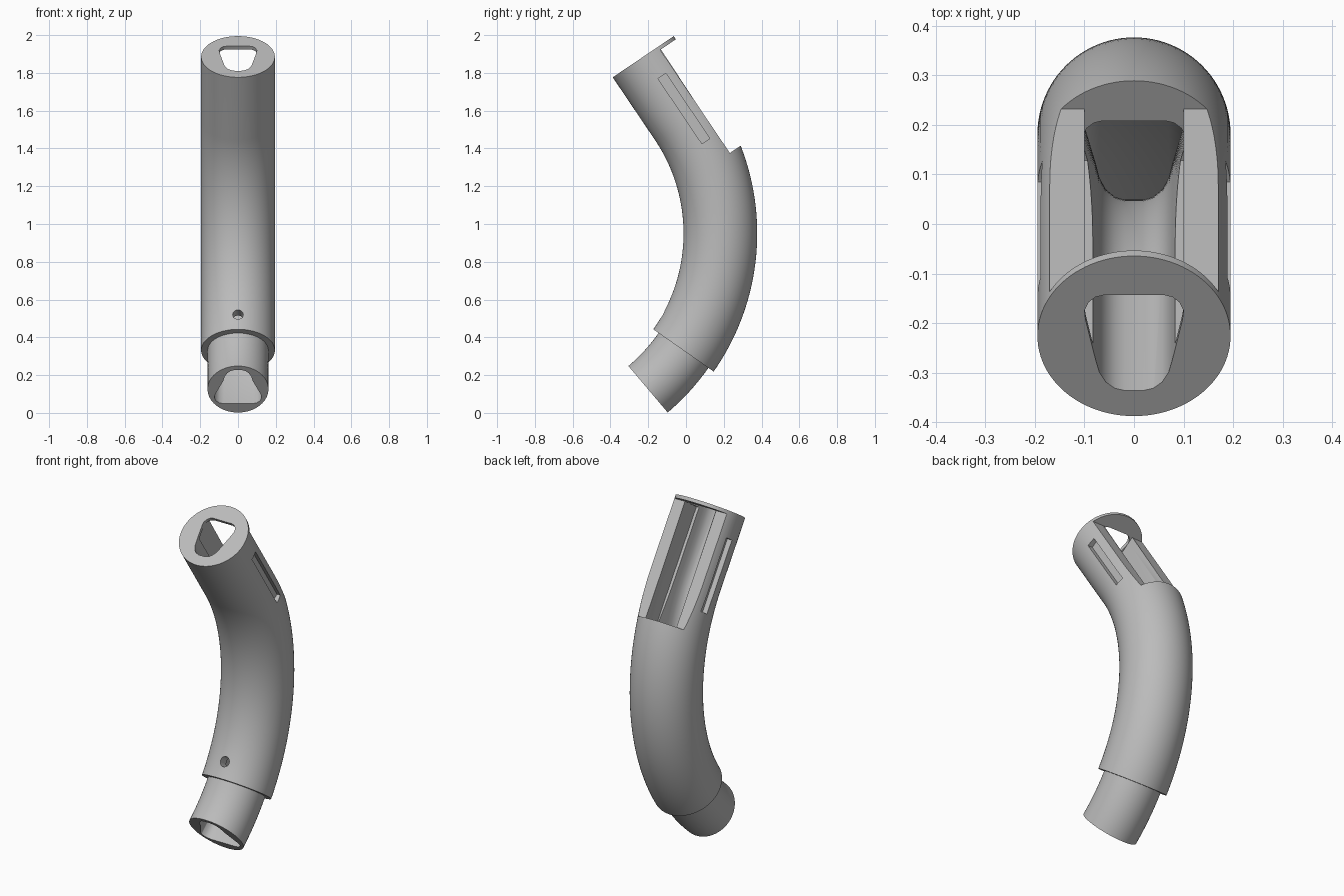
import bpy, bmesh
from math import sin, cos, pi, radians
from mathutils import Vector, Matrix

if "Cube" in bpy.data.objects:
    bpy.data.objects.remove(bpy.data.objects["Cube"])

BEND = 1.08          # bend radius of the centre line
TUBE, SPIGOT = 0.195, 0.161
LOW, COLLAR, HIGH = -49.8, -35.0, 34.0
STRAIGHT = 0.40      # straight length above the bend

grey = bpy.data.materials.new("plain grey")
grey.use_nodes = True
grey.diffuse_color = (0.5, 0.5, 0.5, 1)
grey.node_tree.nodes["Principled BSDF"].inputs["Base Color"].default_value = (0.5, 0.5, 0.5, 1)


def frame(deg, along=0.0):
    """Matrix on the centre line: local x = width, y = outward from bend, z = along tube."""
    a = radians(deg)
    up = Vector((0, -sin(a), cos(a)))
    out = Vector((0, cos(a), sin(a)))
    pos = Vector((0, 0.182 - BEND * (1 - cos(a)), 0.95 + BEND * sin(a))) + up * along
    m = Matrix((Vector((1, 0, 0)), out, up)).transposed().to_4x4()
    m.translation = pos
    return m


def make_object(name, bm):
    bmesh.ops.recalc_face_normals(bm, faces=bm.faces)
    mesh = bpy.data.meshes.new(name)
    bm.to_mesh(mesh)
    bm.free()
    mesh.materials.append(grey)
    obj = bpy.data.objects.new(name, mesh)
    bpy.context.collection.objects.link(obj)
    return obj


def loft(name, sections):
    """Skin a list of (matrix, outline) sections and cap both ends."""
    bm = bmesh.new()
    rings = [[bm.verts.new(m @ Vector((x, y, 0))) for x, y in pts] for m, pts in sections]
    for a, b in zip(rings, rings[1:]):
        for i in range(len(a)):
            j = (i + 1) % len(a)
            bm.faces.new((a[i], a[j], b[j], b[i]))
    bm.faces.new(rings[0])
    bm.faces.new(rings[-1])
    return make_object(name, bm)


def box(name, m, lo, hi):
    outline = [(lo[0], lo[1]), (hi[0], lo[1]), (hi[0], hi[1]), (lo[0], hi[1])]
    return loft(name, [(m @ Matrix.Translation((0, 0, z)), outline) for z in (lo[2], hi[2])])


def circle(r, n=96):
    return [(r * cos(2 * pi * i / n), r * sin(2 * pi * i / n)) for i in range(n)]


def steps(a, b, n):
    return [a + (b - a) * i / n for i in range(n + 1)]


# Bore outline: wide flat side outward, narrow rounded side inward
HALF = [(0.06, 0.1), (0.078, 0.095), (0.092, 0.082), (0.1, 0.062), (0.098, 0.04),
        (0.077, -0.06), (0.07, -0.088), (0.057, -0.112), (0.039, -0.127), (0.018, -0.133)]


def bore_outline(widen):
    half = [(x * (1 + widen * max(0, min(1, y / 0.05 + 0.6))), y) for x, y in HALF]
    return half + [(-x, y) for x, y in reversed(half)]


# Curved tube with a narrower spigot at its foot
sections = [(frame(d), circle(SPIGOT)) for d in steps(LOW, COLLAR, 10)]
sections += [(frame(d), circle(TUBE)) for d in steps(COLLAR, HIGH, 48)]
sections.append((frame(HIGH, STRAIGHT), circle(TUBE)))
tube = loft("curved_tube", sections)

# Bore running the whole length
bore = [(frame(d), bore_outline(0.25 * (HIGH - d) / (HIGH - LOW))) for d in steps(LOW - 2, HIGH, 50)]
bore.append((frame(HIGH, STRAIGHT + 0.05), bore_outline(0)))
cutters = [loft("bore_cutter", bore)]

# Flat opening on the back, leaving a thin end plate, and the channel below it
top = frame(HIGH, STRAIGHT)
cutters.append(box("flat_cutter", top, (-0.3, 0.095, -0.679), (0.3, 0.4, -0.02)))
cutters.append(box("channel_cutter", top, (-0.1, -0.03, -0.679), (0.1, 0.3, -0.02)))

# Long shallow pocket on each side
for side in (-1, 1):
    xs = sorted((side * 0.165, side * 0.3))
    cutters.append(box("pocket_cutter", top, (xs[0], 0, -0.556), (xs[1], 0.05, -0.14)))

# Small round hole through the front wall
hole = frame(-29) @ Matrix.Rotation(pi / 2, 4, 'X')
cutters.append(loft("hole_cutter", [(hole @ Matrix.Translation((0, 0, z)), circle(0.028, 32))
                                    for z in (0.05, 0.3)]))

# Carve the tube and remove the cutters
bpy.context.view_layer.objects.active = tube
for cutter in cutters:
    mod = tube.modifiers.new("carve", 'BOOLEAN')
    mod.operation, mod.solver, mod.object = 'DIFFERENCE', 'EXACT', cutter
    bpy.ops.object.modifier_apply(modifier=mod.name)
    bpy.data.objects.remove(cutter)

bpy.ops.object.select_all(action='DESELECT')
tube.select_set(True)
bpy.ops.object.shade_smooth_by_angle(angle=radians(30))
